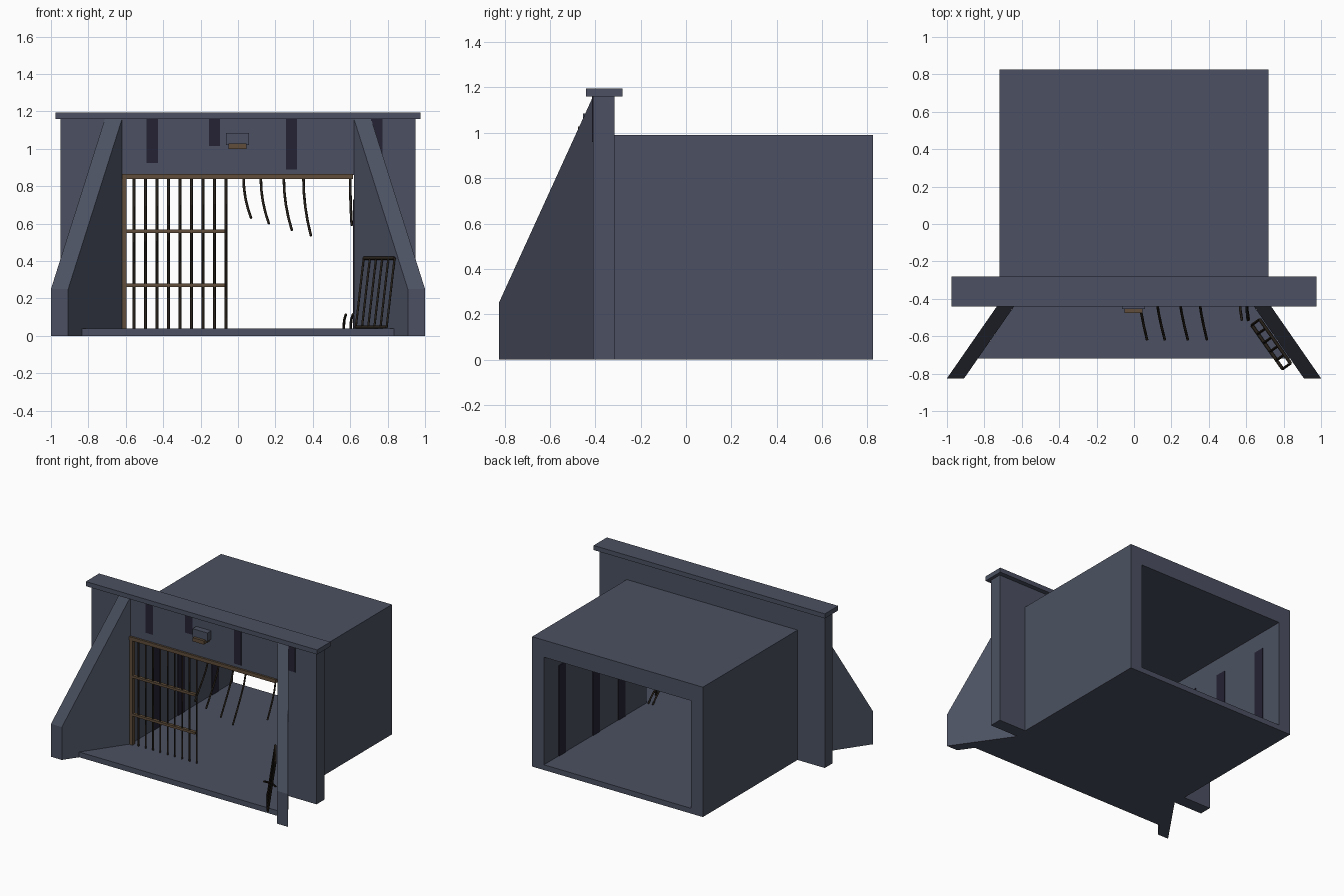
import bpy, bmesh
from mathutils import Vector

cube = bpy.data.objects.get("Cube")
if cube:
    bpy.data.objects.remove(cube, do_unlink=True)


def material(name, rgb):
    m = bpy.data.materials.new(name)
    m.use_nodes = True
    m.diffuse_color = (*rgb, 1)
    b = next(n for n in m.node_tree.nodes if n.type == 'BSDF_PRINCIPLED')
    b.inputs["Base Color"].default_value = (*rgb, 1)
    b.inputs["Roughness"].default_value = 0.9
    return m


CONCRETE = material("blue grey concrete", (0.072, 0.083, 0.122))
STAIN = material("dark damp stain", (0.018, 0.016, 0.034))
RUST = material("rusty brown", (0.115, 0.075, 0.043))
IRON = material("dark iron", (0.022, 0.016, 0.011))


def prism(name, pts, offset, mat):
    """Extrude a flat outline along an offset."""
    bm = bmesh.new()
    face = bm.faces.new([bm.verts.new(p) for p in pts])
    ext = bmesh.ops.extrude_face_region(bm, geom=[face], use_keep_orig=True)
    moved = [g for g in ext["geom"] if isinstance(g, bmesh.types.BMVert)]
    bmesh.ops.translate(bm, verts=moved, vec=offset)
    bmesh.ops.recalc_face_normals(bm, faces=bm.faces)
    mesh = bpy.data.meshes.new(name)
    bm.to_mesh(mesh)
    bm.free()
    mesh.materials.append(mat)
    ob = bpy.data.objects.new(name, mesh)
    bpy.context.collection.objects.link(ob)
    return ob


def box(name, x, y, z, mat):
    pts = [(x[0], y[0], z[0]), (x[1], y[0], z[0]), (x[1], y[1], z[0]), (x[0], y[1], z[0])]
    return prism(name, pts, (0, 0, z[1] - z[0]), mat)


def rod(name, pts, radius, mat):
    """Thin square-ish bar along a path."""
    cu = bpy.data.curves.new(name, 'CURVE')
    cu.dimensions = '3D'
    cu.bevel_depth = radius
    cu.bevel_resolution = 0
    cu.use_fill_caps = True
    sp = cu.splines.new('POLY')
    sp.points.add(len(pts) - 1)
    for p, co in zip(sp.points, pts):
        p.co = (*co, 1)
    cu.materials.append(mat)
    ob = bpy.data.objects.new(name, cu)
    bpy.context.collection.objects.link(ob)
    return ob


def portal(name, half, height, y0, y1):
    """Wall with a doorway open at the bottom."""
    outline = [(-half, 0), (-half, height), (half, height), (half, 0),
               (OPEN, 0), (OPEN, LINTEL), (-OPEN, LINTEL), (-OPEN, 0)]
    prism(name, [(x, y0, z) for x, z in outline], (0, y1 - y0, 0), CONCRETE)


OPEN, LINTEL, FLOOR = 0.62, 0.86, 0.04
FRONT, JOIN, BACK = -0.41, -0.315, 0.825

# Concrete shell
portal("head_wall", 0.95, 1.16, FRONT, JOIN)
portal("tunnel_barrel", 0.72, 0.99, JOIN, BACK)
box("coping", (-0.975, 0.975), (-0.44, -0.28), (1.16, 1.195), CONCRETE)
half = [(OPEN, BACK), (OPEN, FRONT), (0.835, -0.72)]
floor = [(x, y, 0) for x, y in half] + [(-x, y, 0) for x, y in reversed(half)]
prism("floor_and_apron", floor, (0, 0, FLOOR), CONCRETE)

# Splayed wing walls
for side, s in (("left", 1), ("right", -1)):
    prism("wing_wall_" + side,
          [(s * OPEN, FRONT, 0), (s * 0.908, -0.825, 0),
           (s * 0.908, -0.825, 0.25), (s * OPEN, FRONT, 1.16)],
          (s * 0.092, 0, 0), CONCRETE)

# Damp streaks on the head wall and on the tunnel sides
for x, low in ((-0.458, 0.925), (-0.125, 1.015), (0.286, 0.89), (0.742, 0.96)):
    box("wall_streak", (x - 0.03, x + 0.03), (FRONT - 0.005, FRONT), (low, 1.16), STAIN)
for s in (1, -1):
    for y in (0.61, 0.2, -0.11):
        box("tunnel_streak", sorted((s * OPEN, s * (OPEN - 0.005))),
            (y - 0.042, y + 0.042), (FLOOR, 0.73), STAIN)

# Lamp above the opening
box("lamp_hood", (-0.065, 0.06), (-0.455, FRONT), (1.02, 1.085), CONCRETE)
box("lamp_lens", (-0.05, 0.045), (-0.475, FRONT), (1.0, 1.028), RUST)

# Gate frame and surviving bars
GATE = -0.405
box("gate_top_rail", (-OPEN, 0.615), (GATE - 0.02, GATE + 0.02), (0.838, 0.865), RUST)
box("gate_jamb", (-OPEN, -0.597), (GATE - 0.015, GATE + 0.015), (FLOOR, 0.84), RUST)
for z in (0.56, 0.27):
    box("gate_cross_rail", (-0.6, -0.07), (GATE - 0.012, GATE + 0.012),
        (z - 0.009, z + 0.009), RUST)
for i in range(9):
    x = -0.556 + i * 0.0615
    rod("gate_bar", [(x, GATE, FLOOR), (x, GATE, 0.84)], 0.007, IRON)

# Bars bent outward and broken off
for x, drop, reach, drift in ((0.03, 0.21, 0.215, 0.04), (0.122, 0.24, 0.215, 0.043),
                              (0.245, 0.275, 0.215, 0.043), (0.35, 0.305, 0.215, 0.04),
                              (0.6, 0.25, 0.11, 0.008)):
    path = [(x + drift * t * t, GATE - reach * t ** 1.5, 0.84 - drop * t)
            for t in (0, 0.25, 0.5, 0.75, 1)]
    rod("bent_bar", path, 0.007, IRON)
for x in (0.565, 0.602):
    rod("floor_stub", [(x, GATE, FLOOR), (x + 0.003, GATE - 0.05, 0.085),
                       (x + 0.012, GATE - 0.11, 0.115)], 0.007, IRON)

# Loose grate leaning on the left wing
base_a, base_b = Vector((0.63, -0.54, 0.047)), Vector((0.795, -0.775, 0.047))
lean = Vector((0.042, 0.03, 0.368))
for i in range(6):
    foot = base_a.lerp(base_b, i / 5)
    rod("grate_bar", [foot, foot + lean], 0.007, IRON)
for t in (0, 1):
    rod("grate_rail", [base_a + lean * t, base_b + lean * t], 0.009, IRON)
